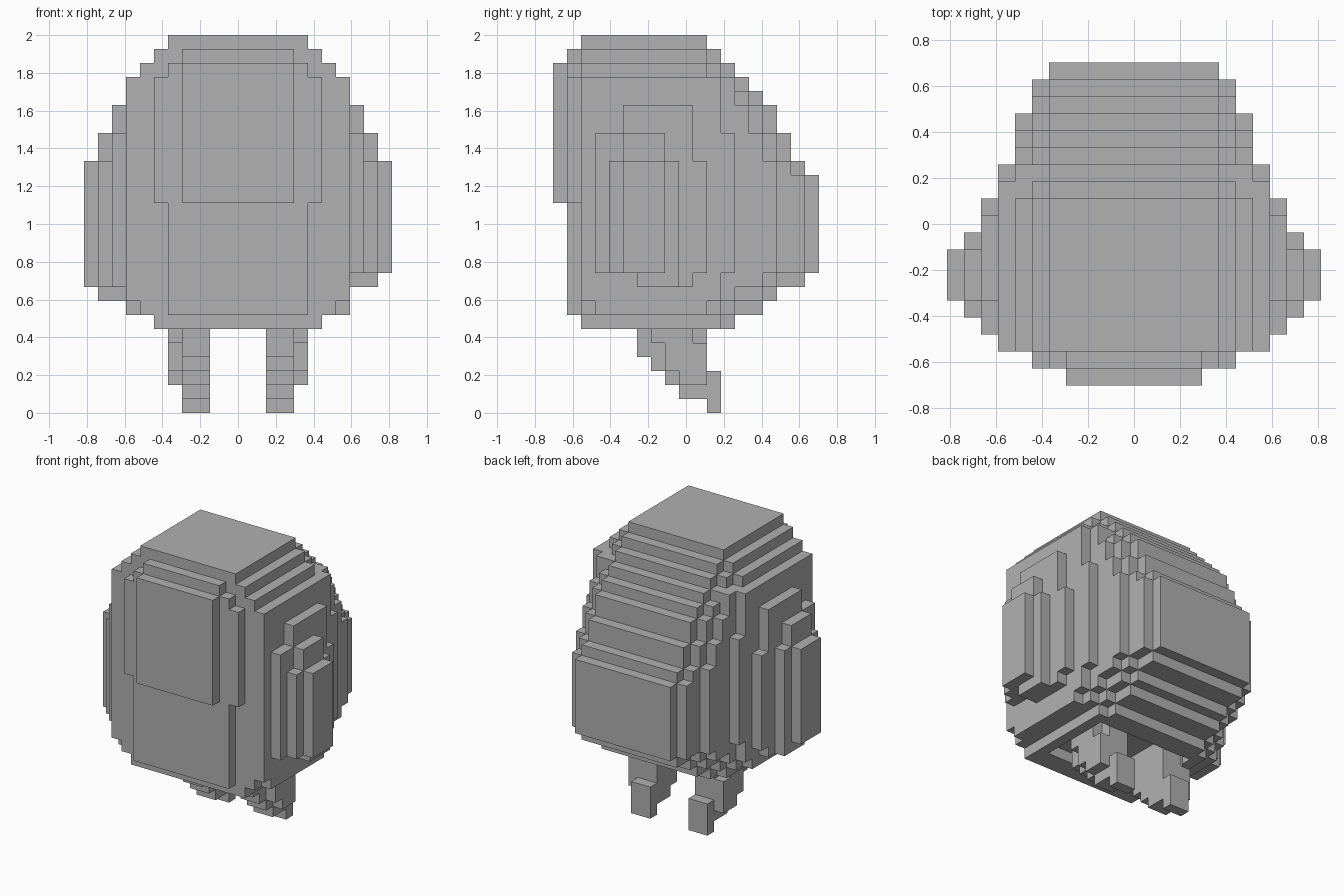
import bpy, bmesh
from mathutils import Vector

U = 2 / 27            # edge of one block
BACK = 9.5            # half depth in blocks

cube = bpy.data.objects.get("Cube")
if cube:
    bpy.data.objects.remove(cube, do_unlink=True)

grey = bpy.data.materials.new("plain_grey")
grey.use_nodes = True
COLOUR = (0.44, 0.44, 0.44, 1)
grey.diffuse_color = COLOUR
grey.node_tree.nodes["Principled BSDF"].inputs["Base Color"].default_value = COLOUR


def block(cells, x, y, z, side=0):
    """Fill a range of blocks; side 0 mirrors it, otherwise one side only."""
    for i in range(*x):
        for j in range(*y):
            for k in range(*z):
                if side >= 0:
                    cells.add((i, j, k))
                if side <= 0:
                    cells.add((-1 - i, j, k))


def build(name, cells):
    """Make a mesh from the outer faces of the filled blocks."""
    bm = bmesh.new()
    verts = {}

    def vert(p):
        if p not in verts:
            verts[p] = bm.verts.new(Vector((p[0], p[1] - BACK, p[2])) * U)
        return verts[p]

    for c in sorted(cells):
        for axis in range(3):
            b, d = (axis + 1) % 3, (axis + 2) % 3
            for step in (0, 1):
                near = list(c)
                near[axis] += 2 * step - 1
                if tuple(near) in cells:
                    continue
                ring = []
                for s, t in ((0, 0), (1, 0), (1, 1), (0, 1)):
                    p = list(c)
                    p[axis] += step
                    p[b] += s
                    p[d] += t
                    ring.append(vert(tuple(p)))
                bm.faces.new(ring if step else ring[::-1])
    bmesh.ops.dissolve_limit(bm, angle_limit=0.01, verts=bm.verts, edges=bm.edges)
    mesh = bpy.data.meshes.new(name)
    bm.to_mesh(mesh)
    bm.free()
    mesh.materials.append(grey)
    bpy.context.collection.objects.link(bpy.data.objects.new(name, mesh))


# Body: upright slices, each with a stepped back given as (bottom, top, back)
body = set()
slices = {
    (0, 5): [(6, 7, 13), (7, 8, 15), (8, 9, 16), (9, 10, 18), (10, 17, 19),
             (17, 18, 18), (18, 20, 17), (20, 22, 16), (22, 23, 15),
             (23, 24, 14), (24, 25, 13), (25, 26, 12), (26, 27, 11)],
    (5, 6): [(6, 7, 12), (7, 8, 13), (8, 9, 15), (9, 10, 16), (10, 17, 18),
             (17, 18, 17), (18, 20, 16), (20, 22, 15), (22, 23, 14),
             (23, 24, 13), (24, 25, 12), (25, 26, 11)],
    (6, 7): [(7, 8, 12), (8, 9, 13), (9, 10, 15), (10, 18, 16), (18, 20, 15),
             (20, 22, 14), (22, 24, 13), (24, 25, 11)],
    (7, 8): [(8, 10, 12), (10, 20, 13), (20, 24, 12)],
}
for x, steps in slices.items():
    for bottom, top, back in steps:
        block(body, x, (2, back), (bottom, top))
block(body, (7, 8), (3, 11), (7, 8))

# Raised belly and brow on the front
block(body, (0, 4), (1, 2), (7, 26))
block(body, (4, 5), (1, 2), (7, 25))
block(body, (5, 6), (1, 2), (15, 24))

# Shallow recess underneath
recess = set()
block(recess, (0, 5), (4, 11), (6, 7))
build("body", body - recess)

# Face plate
plate = set()
block(plate, (0, 4), (0, 1), (15, 25))
build("face_plate", plate)

# Wings: three shrinking layers, the right one hanging a block lower
for name, side, low in (("left_wing", 1, 0), ("right_wing", -1, 1)):
    wing = set()
    block(wing, (8, 9), (3, 11), (10 - low, 18), side)
    block(wing, (8, 9), (3, 10), (18, 20), side)
    block(wing, (8, 9), (5, 10), (20, 22), side)
    block(wing, (8, 9), (6, 10), (9 - low, 10), side)
    block(wing, (9, 10), (4, 9), (10 - low, 18), side)
    block(wing, (9, 10), (5, 8), (18, 20), side)
    block(wing, (9, 10), (6, 9), (9 - low, 10), side)
    block(wing, (10, 11), (5, 8), (10 - low, 18), side)
    build(name, wing)

# Legs: stepped shins with a thinner outer strip and a small heel
for name, side in (("left_leg", 1), ("right_leg", -1)):
    leg = set()
    for bottom, top, front, back in ((4, 7, 6, 11), (3, 4, 7, 11), (2, 3, 8, 12),
                                     (1, 2, 9, 12), (0, 1, 11, 12)):
        block(leg, (2, 4), (front, back), (bottom, top), side)
    for bottom, top, front, back in ((5, 7, 7, 10), (3, 5, 8, 11), (2, 3, 9, 11)):
        block(leg, (4, 5), (front, back), (bottom, top), side)
    build(name, leg)
